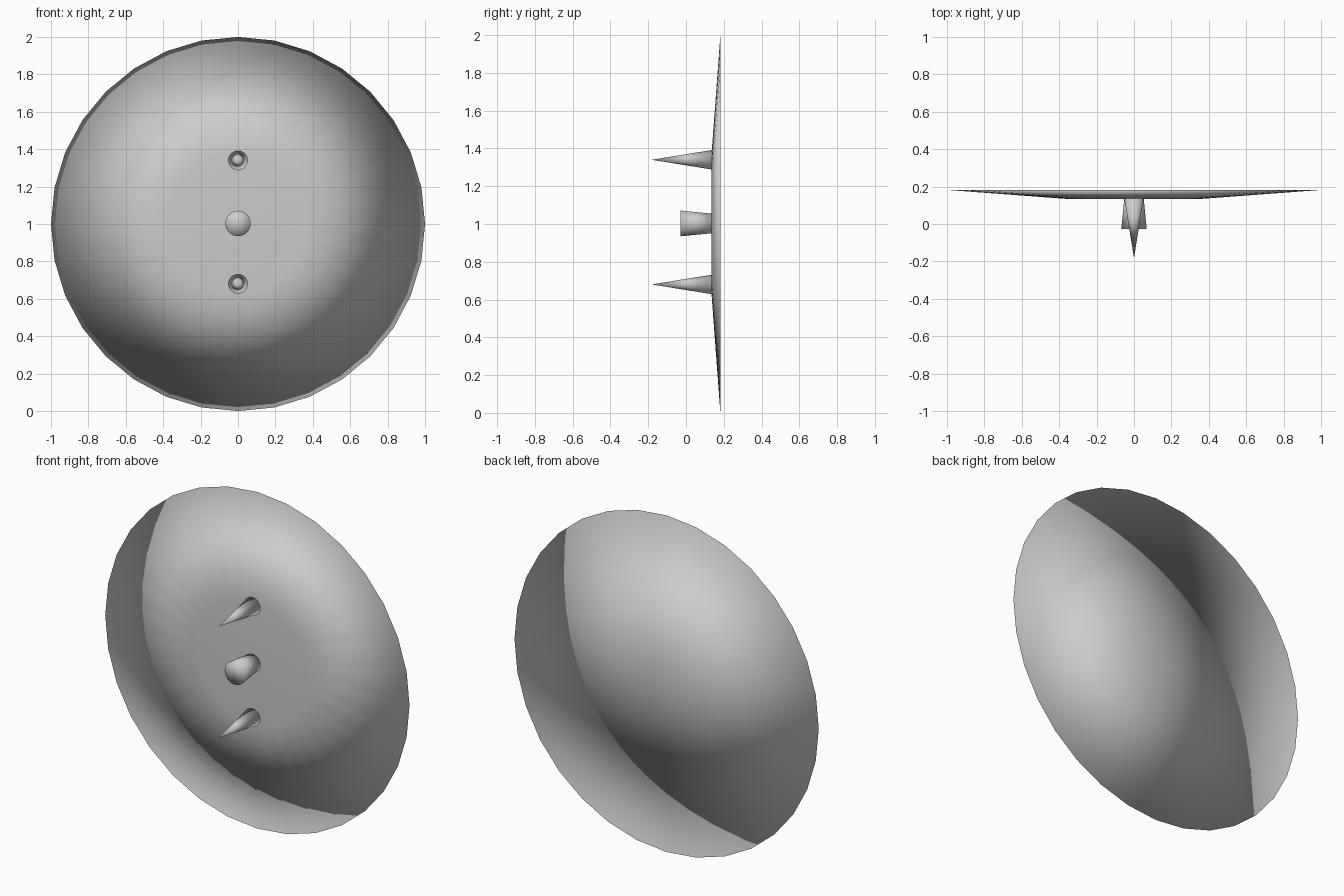
import bpy, bmesh
from math import sin, cos, tau

if "Cube" in bpy.data.objects:
    bpy.data.objects.remove(bpy.data.objects["Cube"])


def lathe(name, profile, z, sides=32):
    """Revolve (radius, y) points about a front-to-back axis at height z; smooth shaded."""
    bm = bmesh.new()
    rings = []
    for r, y in profile:
        if r == 0:
            rings.append([bm.verts.new((0, y, z))])
        else:
            rings.append([bm.verts.new((r * sin(tau * i / sides), y, z + r * cos(tau * i / sides)))
                          for i in range(sides)])
    for a, b in zip(rings, rings[1:]):
        for i in range(sides):
            j = (i + 1) % sides
            quad = [a[i % len(a)], a[j % len(a)], b[j % len(b)], b[i % len(b)]]
            bm.faces.new(list(dict.fromkeys(quad)))
    bmesh.ops.recalc_face_normals(bm, faces=bm.faces)
    for f in bm.faces:
        f.smooth = True
    mesh = bpy.data.meshes.new(name)
    bm.to_mesh(mesh)
    bm.free()
    ob = bpy.data.objects.new(name, mesh)
    bpy.context.collection.objects.link(ob)
    return ob


FRONT, BACK = 0.135, 0.182

# Round plate: flat back, shallow bevelled front
lathe("shield_plate", [(0, FRONT), (0.37, FRONT), (1.0, BACK), (0, BACK)], 1.0)

# Central stud, flaring towards its flat front
lathe("center_stud", [(0, -0.028), (0.068, -0.028), (0.051, FRONT + 0.01), (0, FRONT + 0.01)], 1.003)

# Pointed spikes above and below the stud
for name, z in (("upper_spike", 1.34), ("lower_spike", 0.68)):
    lathe(name, [(0, -0.182), (0.052, FRONT + 0.005), (0, FRONT + 0.005)], z)
